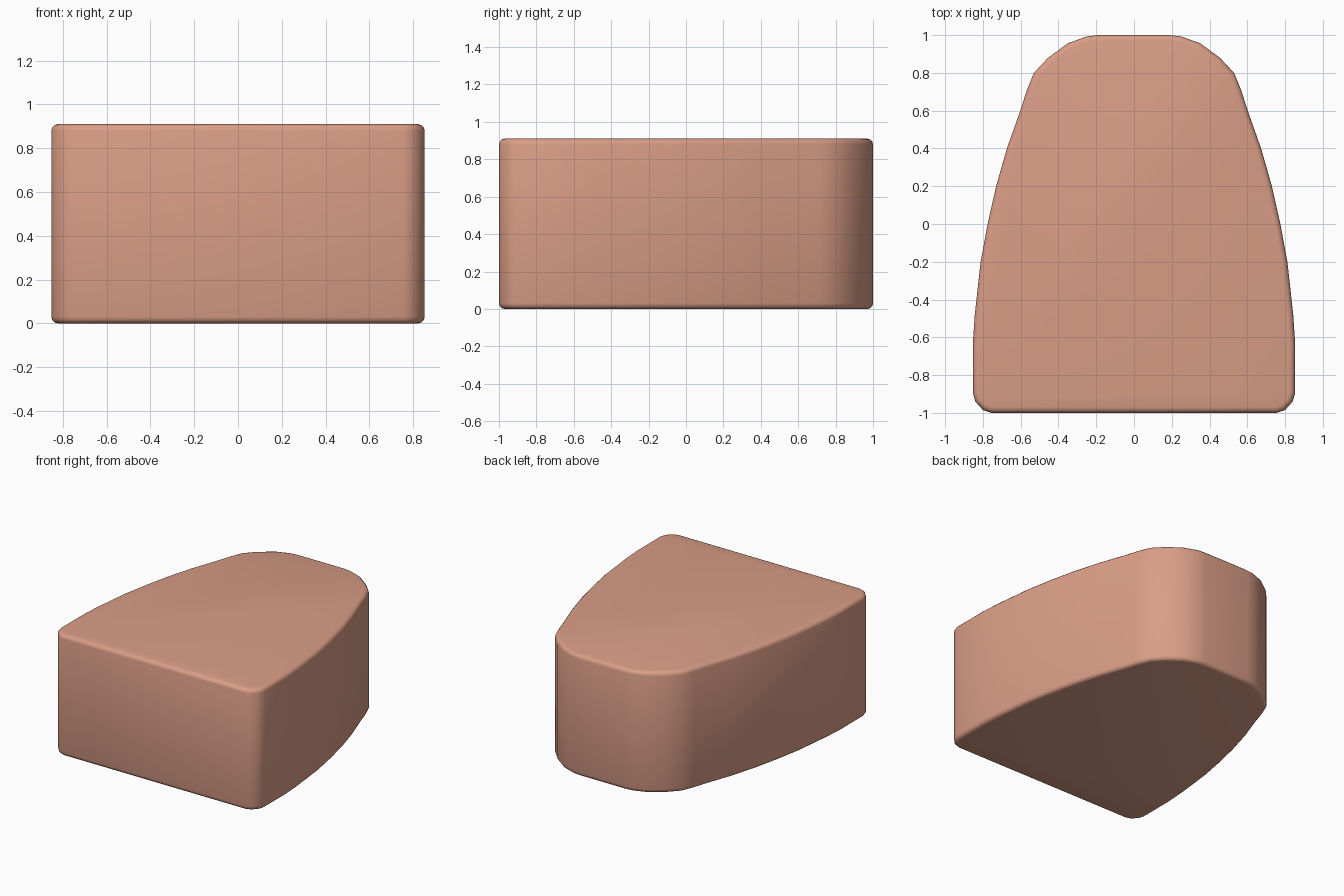
import bpy, bmesh

if "Cube" in bpy.data.objects:
    bpy.data.objects.remove(bpy.data.objects["Cube"])

HEIGHT = 0.91
RIM = 0.03

# Right half of the plan outline, from the flat front to the narrow rounded back
half = [(0.755, -1.0), (0.80, -0.985), (0.84, -0.94), (0.853, -0.895),
        (0.853, -0.63), (0.843, -0.48), (0.812, -0.2), (0.775, 0.0),
        (0.73, 0.2), (0.673, 0.4), (0.602, 0.6), (0.567, 0.71),
        (0.53, 0.80), (0.455, 0.88), (0.35, 0.957), (0.25, 0.993), (0.19, 1.0)]
outline = half + [(-x, y) for x, y in reversed(half)]

# Extrude the outline into a block
bm = bmesh.new()
base = bm.faces.new([bm.verts.new((x, y, 0)) for x, y in outline])
top = bmesh.ops.extrude_face_region(bm, geom=[base], use_keep_orig=True)
bmesh.ops.translate(bm, vec=(0, 0, HEIGHT),
                    verts=[v for v in top["geom"] if isinstance(v, bmesh.types.BMVert)])
bmesh.ops.recalc_face_normals(bm, faces=bm.faces)

# Round the top and bottom rims
rims = [e for e in bm.edges if abs(e.verts[0].co.z - e.verts[1].co.z) < 1e-4]
bmesh.ops.bevel(bm, geom=rims, offset=RIM, offset_type='OFFSET', segments=3,
                profile=0.5, affect='EDGES', clamp_overlap=True)
bmesh.ops.recalc_face_normals(bm, faces=bm.faces)

mesh = bpy.data.meshes.new("tapered_block")
bm.to_mesh(mesh)
bm.free()
block = bpy.data.objects.new("tapered_block", mesh)
bpy.context.collection.objects.link(block)
mesh.shade_smooth()

# Warm clay colour
clay = bpy.data.materials.new("clay")
clay.diffuse_color = (0.70, 0.34, 0.24, 1)
clay.use_nodes = True
clay.node_tree.nodes["Principled BSDF"].inputs["Base Color"].default_value = clay.diffuse_color
mesh.materials.append(clay)
